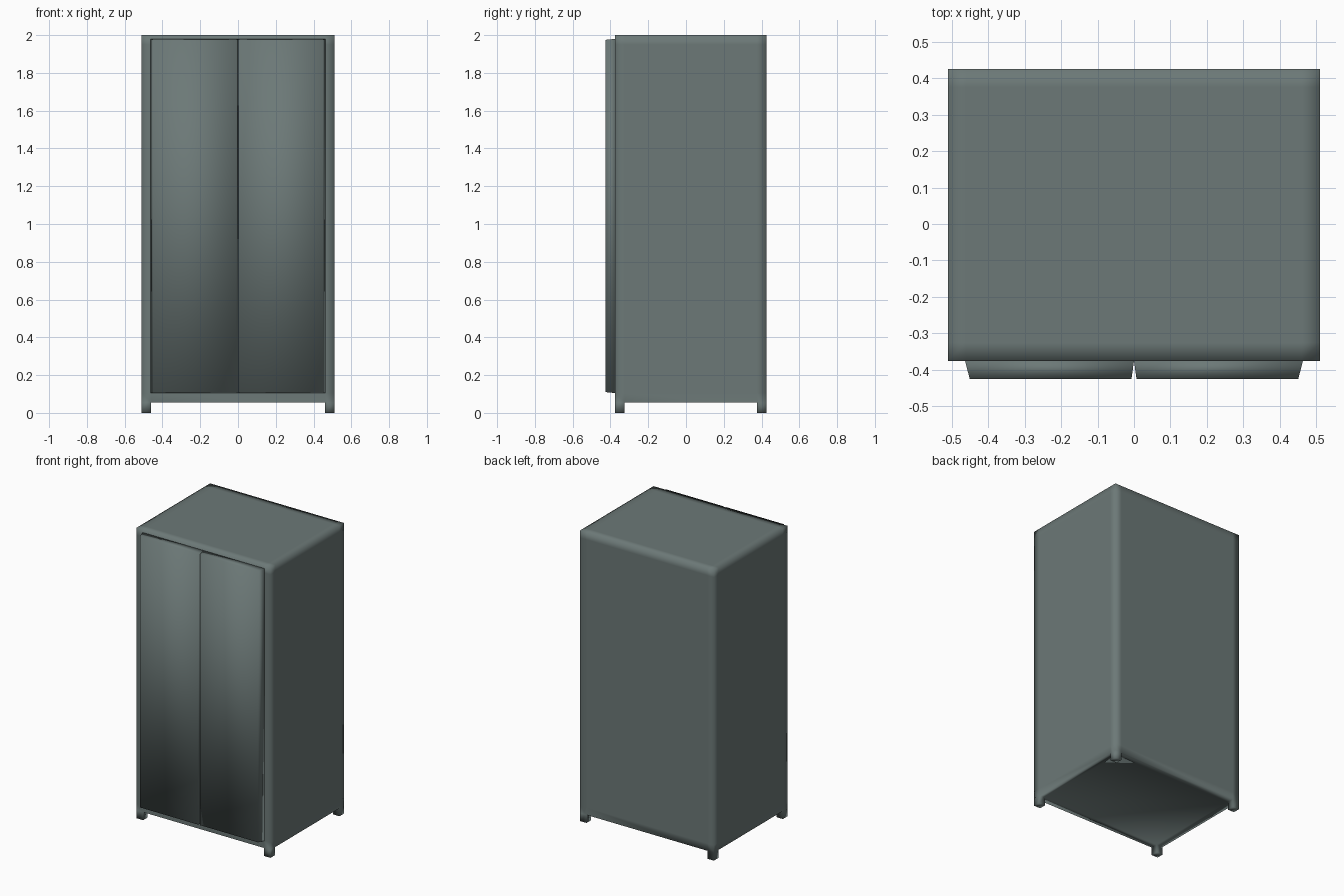
import bpy, bmesh
from mathutils import Vector

if "Cube" in bpy.data.objects:
    bpy.data.objects.remove(bpy.data.objects["Cube"])

paint = bpy.data.materials.new("grey_green_paint")
paint.diffuse_color = (0.15, 0.19, 0.185, 1)
paint.use_nodes = True
paint.node_tree.nodes["Principled BSDF"].inputs["Base Color"].default_value = paint.diffuse_color

X, Y0, Y1, Z0, Z1, B = 0.51, -0.375, 0.425, 0.055, 2.0, 0.05


def finish(bm, name):
    bmesh.ops.recalc_face_normals(bm, faces=bm.faces[:])
    for f in bm.faces:
        f.smooth = True
    me = bpy.data.meshes.new(name)
    bm.to_mesh(me)
    bm.free()
    me.materials.append(paint)
    ob = bpy.data.objects.new(name, me)
    bpy.context.collection.objects.link(ob)


def box(lo, hi):
    bm = bmesh.new()
    bmesh.ops.create_cube(bm, size=1)
    for v in bm.verts:
        v.co = Vector([(l + h) / 2 + c * (h - l) for l, h, c in zip(lo, hi, v.co)])
    return bm


# cabinet body: box with support loops near its edges
bm = box((-X, Y0, Z0), (X, Y1, Z1))
for axis, cuts in enumerate([(-X + B, X - B), (Y0 + B, Y1 - B), (Z0 + B, Z1 - B)]):
    for c in cuts:
        co, no = Vector(), Vector()
        co[axis], no[axis] = c, 1
        bmesh.ops.bisect_plane(bm, geom=bm.verts[:] + bm.edges[:] + bm.faces[:],
                               plane_co=co, plane_no=no)

# legs pulled down from the bottom corner faces
corners = []
for f in bm.faces:
    c = f.calc_center_median()
    if c.z < Z0 + 0.001 and abs(c.x) > X - B and not Y0 + B < c.y < Y1 - B:
        corners.append(f)
ext = bmesh.ops.extrude_face_region(bm, geom=corners)["geom"]
for v in ext:
    if isinstance(v, bmesh.types.BMVert):
        v.co.z = 0
finish(bm, "wardrobe_body")

# doors: slabs that taper slightly toward the front
for side, name in ((-1, "left_door"), (1, "right_door")):
    bm = box((0.0, -0.425, 0.105), (0.463, Y0, 1.98))
    for v in bm.verts:
        if v.co.y < -0.4:
            v.co.x += -0.013 if v.co.x > 0.2 else 0.007
            v.co.z += -0.005 if v.co.z > 1 else 0.005
        v.co.x *= side
    finish(bm, name)
